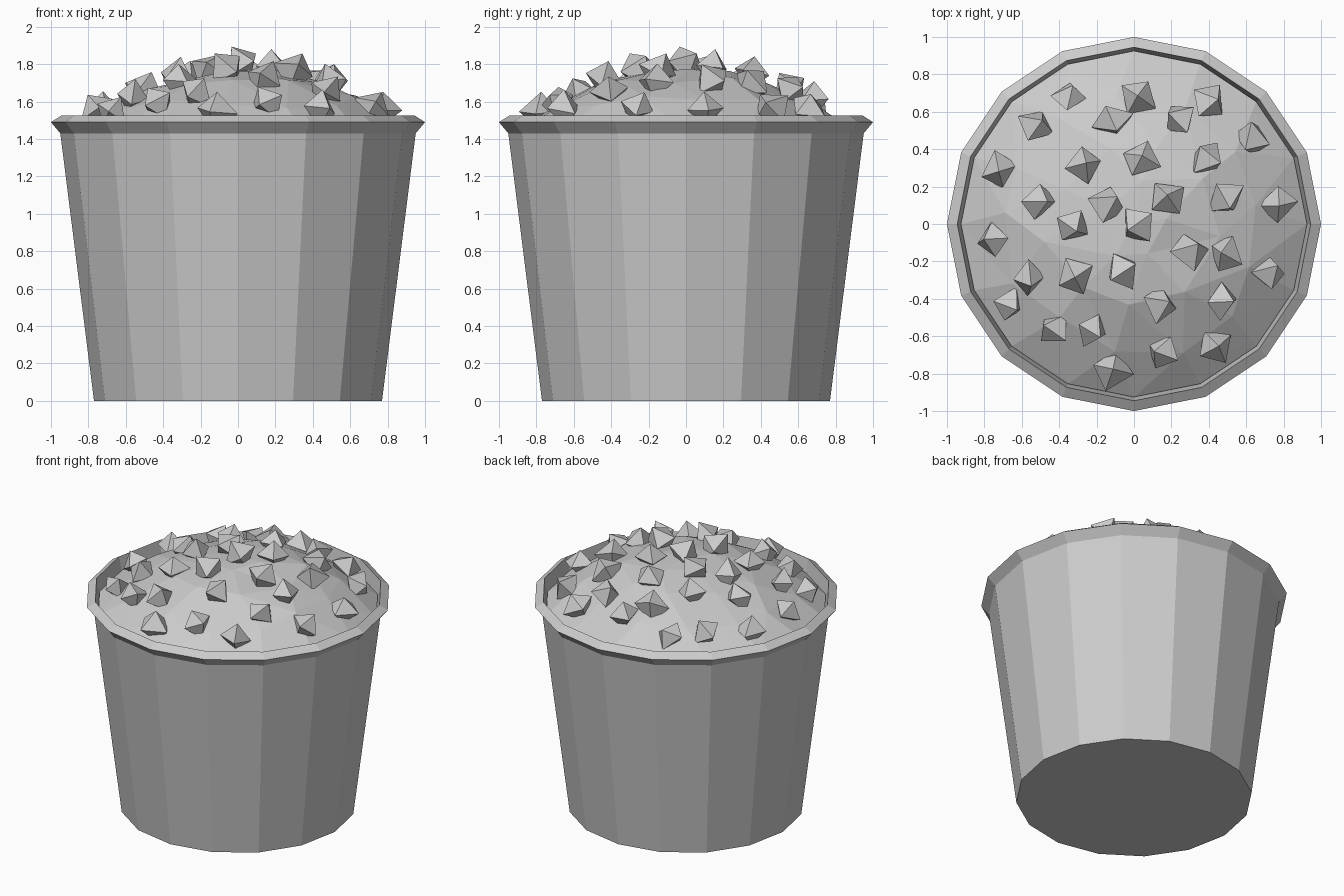
import bpy
import bmesh
import random
from math import cos, sin, pi, tau, hypot
from mathutils import Vector, Matrix, Euler
from mathutils.geometry import delaunay_2d_cdt

random.seed(7)
SIDES = 16
FILL_R = 0.925

cube = bpy.data.objects.get("Cube")
if cube:
    bpy.data.objects.remove(cube, do_unlink=True)

grey = bpy.data.materials.new("plain grey")
grey.use_nodes = True
grey.diffuse_color = (0.6, 0.6, 0.6, 1)
for node in grey.node_tree.nodes:
    if node.type == 'BSDF_PRINCIPLED':
        node.inputs["Base Color"].default_value = grey.diffuse_color
        node.inputs["Roughness"].default_value = 0.8


def finish(bm, name):
    """Turn a bmesh into a flat-shaded object in the scene."""
    mesh = bpy.data.meshes.new(name)
    bm.to_mesh(mesh)
    bm.free()
    mesh.materials.append(grey)
    obj = bpy.data.objects.new(name, mesh)
    bpy.context.collection.objects.link(obj)
    return obj


def circle(radius, count, turn=0.0):
    return [Vector((radius * cos(tau * i / count + turn),
                    radius * sin(tau * i / count + turn))) for i in range(count)]


# Height of the mound: a rounded heap leaning slightly to one side
def mound_height(x, y):
    r = min(hypot(x, y) / FILL_R, 1)
    return 1.43 + 0.35 * cos(r * pi / 2) ** 0.85 + 0.08 * x * (1 - r)


# Tapered bucket with a flared rim and an inner wall
profile = [(0.77, 0), (0.95, 1.43), (1.0, 1.49), (0.945, 1.525),
           (FILL_R, 1.41), (0.75, 0.04)]
bm = bmesh.new()
rings = [[bm.verts.new((p.x, p.y, z)) for p in circle(r, SIDES)] for r, z in profile]
for low, high in zip(rings, rings[1:]):
    for i in range(SIDES):
        j = (i + 1) % SIDES
        bm.faces.new((low[i], low[j], high[j], high[i]))
bm.faces.new(rings[0][::-1])
bm.faces.new(rings[-1])
finish(bm, "bucket")

# Faceted mound of filling
points = circle(FILL_R, SIDES)
for radius, count, turn in [(0.68, 13, 0.2), (0.44, 9, 0.5), (0.2, 5, 0.1)]:
    for p in circle(radius, count, turn):
        points.append(p + Vector((random.uniform(-0.05, 0.05),
                                  random.uniform(-0.05, 0.05))))
points.append(Vector((0, 0)))
flat, _, triangles, *_ = delaunay_2d_cdt(points, [], [], 0, 1e-5)
bm = bmesh.new()
verts = []
for p in flat:
    bump = random.uniform(-0.015, 0.015) if p.length < 0.85 else 0
    verts.append(bm.verts.new((p.x, p.y, mound_height(p.x, p.y) + bump)))
for tri in triangles:
    bm.faces.new([verts[i] for i in tri])
bmesh.ops.recalc_face_normals(bm, faces=bm.faces)
if sum(f.normal.z for f in bm.faces) < 0:
    bmesh.ops.reverse_faces(bm, faces=bm.faces)
finish(bm, "filling_mound")

# Angular chunks half sunk into the mound
spots = [
    (-.35, .68), (.02, .68), (.4, .66), (-.52, .52), (-.12, .55), (.24, .56),
    (.63, .45), (-.72, .29), (-.27, .32), (.04, .35), (.39, .35), (-.51, .12),
    (-.15, .11), (.18, .14), (.49, .14), (.77, .11), (-.76, -.08), (-.33, -.01),
    (.02, -.01), (.3, -.15), (.49, -.16), (-.56, -.29), (-.32, -.28),
    (-.06, -.25), (.72, -.26), (-.67, -.43), (.14, -.43), (.47, -.41),
    (-.43, -.56), (-.22, -.57), (.16, -.69), (.44, -.65), (-.12, -.78)]
bm = bmesh.new()
for x, y in spots:
    size = random.uniform(0.095, 0.115)
    turn = Euler([random.uniform(0, tau) for _ in range(3)]).to_matrix().to_4x4()
    place = Matrix.Translation((x, y, mound_height(x, y) + 0.02))
    chunk = bmesh.ops.create_uvsphere(bm, u_segments=4, v_segments=2,
                                      radius=size, matrix=place @ turn)
    for v in chunk["verts"]:
        v.co += Vector([random.uniform(-0.012, 0.012) for _ in range(3)])
finish(bm, "chunks")
